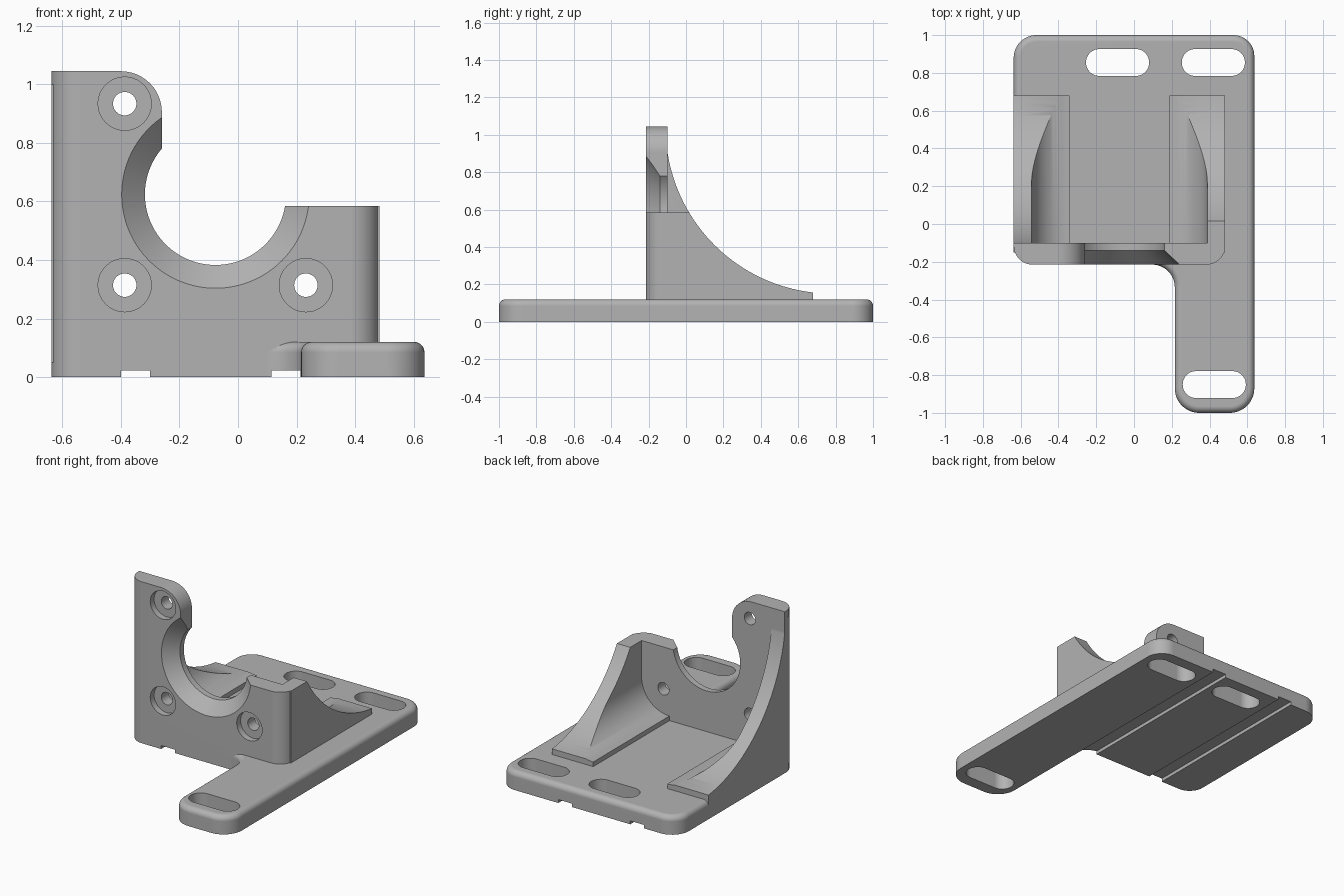
import bpy, bmesh, math
from mathutils import Vector

cube = bpy.data.objects.get("Cube")
if cube:
    bpy.data.objects.remove(cube, do_unlink=True)

grey = bpy.data.materials.new("plain_grey")
grey.use_nodes = True
grey.diffuse_color = (0.45, 0.45, 0.45, 1)
grey.node_tree.nodes["Principled BSDF"].inputs["Base Color"].default_value = grey.diffuse_color

# Places a flat (u, v) point at depth w for each drawing plane
PLANES = {"XY": lambda u, v, w: (u, v, w),
          "XZ": lambda u, v, w: (u, w, v),
          "YZ": lambda u, v, w: (w, u, v)}


def rounded(corners, steps=12):
    """Outline from (u, v, radius) corners, each rounded by an arc."""
    pts = []
    for i, (u, v, r) in enumerate(corners):
        p = Vector((u, v))
        if not r:
            pts.append(p)
            continue
        a = (Vector(corners[i - 1][:2]) - p).normalized()
        b = (Vector(corners[(i + 1) % len(corners)][:2]) - p).normalized()
        centre = p + (a + b) * r
        for k in range(steps + 1):
            t = math.pi / 2 * k / steps
            pts.append(centre - b * r * math.cos(t) - a * r * math.sin(t))
    return pts


def finish(name, bm):
    bmesh.ops.recalc_face_normals(bm, faces=bm.faces)
    mesh = bpy.data.meshes.new(name)
    bm.to_mesh(mesh)
    bm.free()
    mesh.materials.append(grey)
    obj = bpy.data.objects.new(name, mesh)
    bpy.context.collection.objects.link(obj)
    return obj


def prism(name, pts, plane, lo, hi, top_round=0):
    bm = bmesh.new()
    place = PLANES[plane]
    low, high = [[bm.verts.new(place(u, v, w)) for u, v in pts] for w in (lo, hi)]
    bm.faces.new(low)
    top = bm.faces.new(high)
    n = len(pts)
    for i in range(n):
        j = (i + 1) % n
        bm.faces.new((low[i], low[j], high[j], high[i]))
    bmesh.ops.recalc_face_normals(bm, faces=bm.faces)
    if top_round:
        bmesh.ops.bevel(bm, geom=list(top.edges), offset=top_round, segments=6,
                        profile=0.5, affect="EDGES")
    return finish(name, bm)


def turned(name, x, z, profile, sides=96):
    """Solid of (y, radius) rings about an axis running front to back."""
    bm = bmesh.new()
    rings = []
    for y, r in profile:
        angles = [math.tau * k / sides for k in range(sides)]
        rings.append([bm.verts.new((x + r * math.cos(a), y, z + r * math.sin(a))) for a in angles])
    bm.faces.new(rings[0])
    bm.faces.new(rings[-1])
    for a, b in zip(rings, rings[1:]):
        for i in range(sides):
            j = (i + 1) % sides
            bm.faces.new((a[i], a[j], b[j], b[i]))
    return finish(name, bm)


def combine(target, tool, operation):
    mod = target.modifiers.new(operation.lower(), "BOOLEAN")
    mod.operation, mod.solver, mod.object = operation, "EXACT", tool
    bpy.context.view_layer.objects.active = target
    bpy.ops.object.modifier_apply(modifier=mod.name)
    bpy.data.objects.remove(tool, do_unlink=True)


def box(u0, v0, u1, v1):
    return [(u0, v0), (u1, v0), (u1, v1), (u0, v1)]


LEFT, RIGHT, FRONT, MID = -0.637, 0.483, -0.215, -0.077

# Base plate with forward arm
bracket = prism("mounting_bracket", rounded([
    (LEFT, FRONT, 0.1), (0.216, FRONT, 0.12), (0.216, -1, 0.13),
    (0.637, -1, 0.13), (0.637, 1, 0.11), (LEFT, 1, 0.12)]), "XY", 0, 0.12, 0.035)

# Upright wall
wall = prism("wall", rounded([(LEFT, FRONT, 0.1), (RIGHT, FRONT, 0.1),
                              (RIGHT, -0.1, 0), (LEFT, -0.1, 0)]), "XY", 0.05, 1.1)
combine(bracket, wall, "UNION")

# Mirrored side gussets with a cove inside and a sweeping concave back edge
for side in (-1, 1):
    section = [(0.56, 0.05), (0.265, 0.05)]
    for k in range(17):
        t = math.pi / 2 * k / 16
        section.append((0.265 + 0.2 * math.sin(t), 0.35 - 0.2 * math.cos(t)))
    section += [(0.465, 1), (0.56, 1)]
    gusset = prism("gusset", [(MID + side * u, v) for u, v in section], "XZ", -0.15, 0.68)
    sweep = [(0.78 + 0.889 * math.cos(math.tau * k / 160),
              1.04 + 0.889 * math.sin(math.tau * k / 160)) for k in range(160)]
    combine(gusset, prism("sweep_cutter", sweep, "YZ", -1, 1), "DIFFERENCE")
    combine(bracket, gusset, "UNION")

# Open top: low right side, rounded tower on the other
opening = prism("opening_cutter", rounded([
    (-0.26, 0.585, 0), (0.7, 0.585, 0), (0.7, 1.3, 0),
    (-0.8, 1.3, 0), (-0.8, 1.045, 0), (-0.26, 1.045, 0.14)]), "XZ", -0.5, 0.9)
combine(bracket, opening, "DIFFERENCE")

# Main bore with a flared front, and counterbored screw holes
bore = turned("bore_cutter", MID, 0.624, [(-0.225, 0.331), (-0.14, 0.241), (-0.05, 0.241)], 128)
combine(bracket, bore, "DIFFERENCE")
for x, z in ((-0.387, 0.934), (-0.387, 0.314), (0.232, 0.314)):
    hole = turned("screw_cutter", x, z, [(-0.25, 0.091), (-0.175, 0.091),
                                         (-0.175, 0.04), (-0.05, 0.04)], 48)
    combine(bracket, hole, "DIFFERENCE")

# Mounting slots
for x, y in ((-0.087, 0.855), (0.42, 0.855), (0.425, -0.85)):
    w, h = 0.167, 0.071
    outline = rounded([(x - w, y - h, h - 0.001), (x + w, y - h, h - 0.001),
                       (x + w, y + h, h - 0.001), (x - w, y + h, h - 0.001)])
    combine(bracket, prism("slot_cutter", outline, "XY", -0.1, 0.3), "DIFFERENCE")

# Shallow grooves underneath
for x in (-0.4, 0.115):
    combine(bracket, prism("groove_cutter", box(x, -0.5, x + 0.099, 1.1), "XY", -0.1, 0.022),
            "DIFFERENCE")

# Smooth shading with crisp edges
bpy.ops.object.select_all(action="DESELECT")
bracket.select_set(True)
bpy.context.view_layer.objects.active = bracket
bpy.ops.object.shade_smooth_by_angle(angle=math.radians(30))
weighted = bracket.modifiers.new("weighted_normals", "WEIGHTED_NORMAL")
weighted.keep_sharp = True
